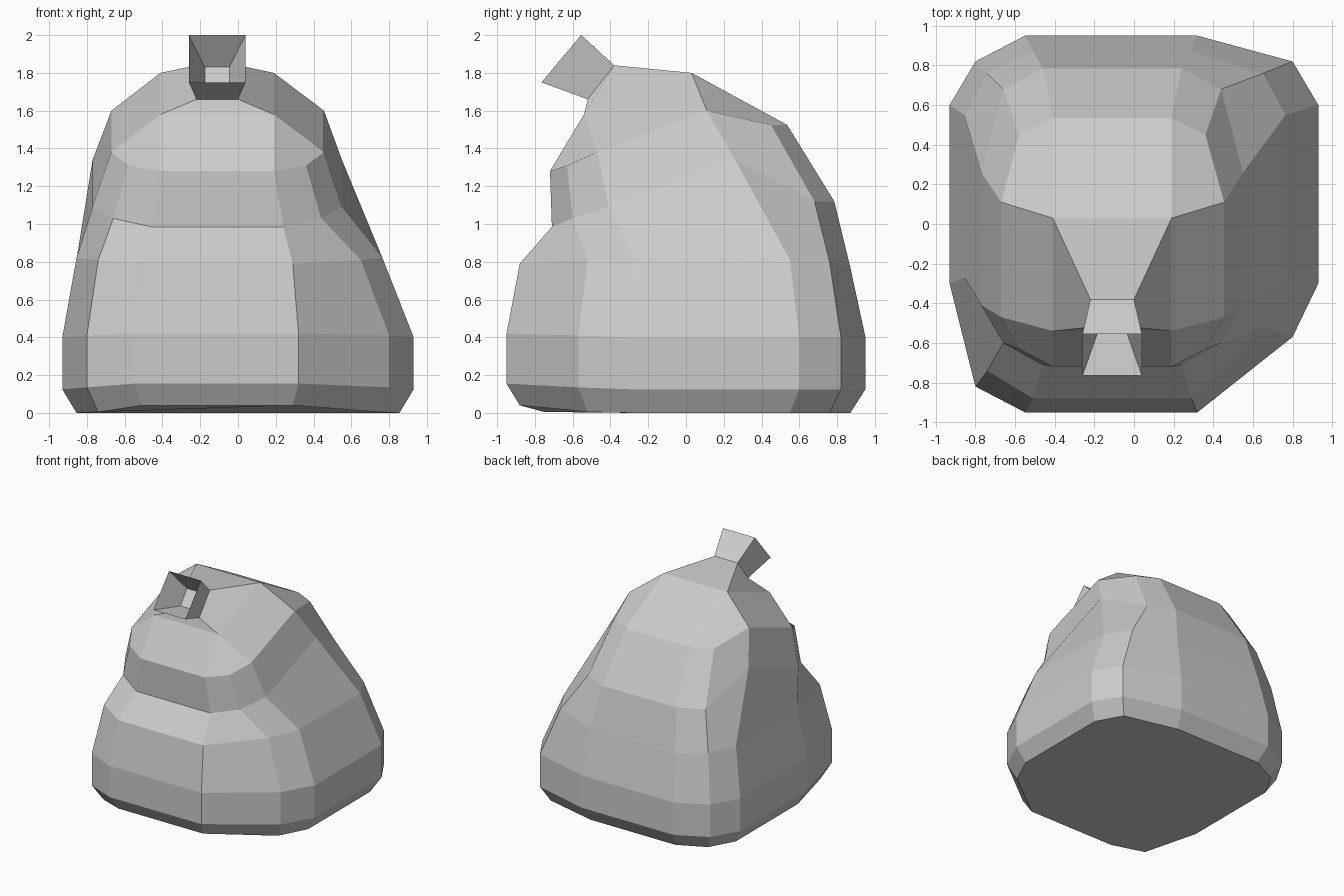
import bpy, bmesh

if "Cube" in bpy.data.objects:
    bpy.data.objects.remove(bpy.data.objects["Cube"])


def finish(name, bm):
    bmesh.ops.recalc_face_normals(bm, faces=bm.faces[:])
    mesh = bpy.data.meshes.new(name)
    bm.to_mesh(mesh)
    bm.free()
    obj = bpy.data.objects.new(name, mesh)
    bpy.context.collection.objects.link(obj)


def bridge(bm, a, b):
    n = len(a)
    for i in range(n):
        j = (i + 1) % n
        bm.faces.new((a[i], a[j], b[j], b[i]))


def ring(bm, xr, xl, ys, zs, left_corner):
    """12-sided ring: right side front to back, then left side back to front.
    xr / xl hold the x of the panel edge, the corner and the side edge."""
    order = (0, 1, 2, 2, 1, 0)
    pts = [(xr[k], y, z) for k, y, z in zip(order, ys, zs)]
    ly = list(ys)
    ly[1] = left_corner
    pts += [(xl[k], y, z) for k, y, z in zip(order, ly, zs)][::-1]
    return [bm.verts.new(p) for p in pts]


def rect(bm, x0, x1, front, back):
    """Four verts across the width; front and back are (y, z)."""
    return [bm.verts.new(p) for p in
            ((x1, *front), (x1, *back), (x0, *back), (x0, *front))]


# Sack body: slumped rings from the ground up
base = ((.32, .80, .93), (-.55, -.80, -.93), (-.95, -.57, -.30, .60, .82, .95))
levels = [
    ((.29, .74, .855), (-.51, -.74, -.855),
     (-.88, -.52, -.28, .55, .76, .87), (.04, .005, 0, 0, 0, 0), -.75),
    (*base, (.155, .135, .125, .125, .125, .125), -.82),
    (*base, (.42, .41, .40, .40, .40, .40), -.82),
    ((.29, .65, .765), (-.51, -.74, -.855),
     (-.88, -.52, -.27, .55, .76, .87), (.79, .81, .82, .81, .80, .77), -.74),
    ((.24, .44, .55), (-.46, -.66, -.77),
     (-.71, -.60, -.41, .26, .68, .785), (.985, 1.03, 1.09, 1.34, 1.12, 1.12), -.60),
    ((.19, .36, .455), (-.41, -.58, -.67),
     (-.72, -.63, -.47, .11, .45, .535), (1.28, 1.31, 1.38, 1.60, 1.525, 1.525), -.63),
]
bm = bmesh.new()
rings = [ring(bm, *lv) for lv in levels]
bm.faces.new(rings[0][::-1])
for a, b in zip(rings, rings[1:]):
    bridge(bm, a, b)

# Shoulders: the twelve sides gather into four
r = rings[-1]
top = rect(bm, -.41, .19, (-.54, 1.58), (.03, 1.80))
fr, br, bl, fl = top
for f in ((r[0], r[1], r[2], fr), (r[2], r[3], br, fr), (r[3], r[4], r[5], br),
          (r[5], r[6], bl, br), (r[6], r[7], r[8], bl), (r[8], r[9], fl, bl),
          (r[9], r[10], r[11], fl), (r[11], r[0], fr, fl)):
    bm.faces.new(f)
neck_front, neck_back = (-.52, 1.66), (-.38, 1.84)
bridge(bm, top, rect(bm, -.22, 0, neck_front, neck_back))
bmesh.ops.remove_doubles(bm, verts=bm.verts[:], dist=1e-4)
finish("sack_body", bm)

# Gathered mouth: flares forward, hollow inside
bm = bmesh.new()
root = rect(bm, -.22, 0, neck_front, neck_back)
rim = rect(bm, -.26, .04, (-.765, 1.75), (-.555, 2.0))
floor = rect(bm, -.175, -.045, (-.525, 1.715), (-.435, 1.83))
bridge(bm, root, rim)
bridge(bm, rim, floor)
bm.faces.new(floor)
finish("sack_mouth", bm)
